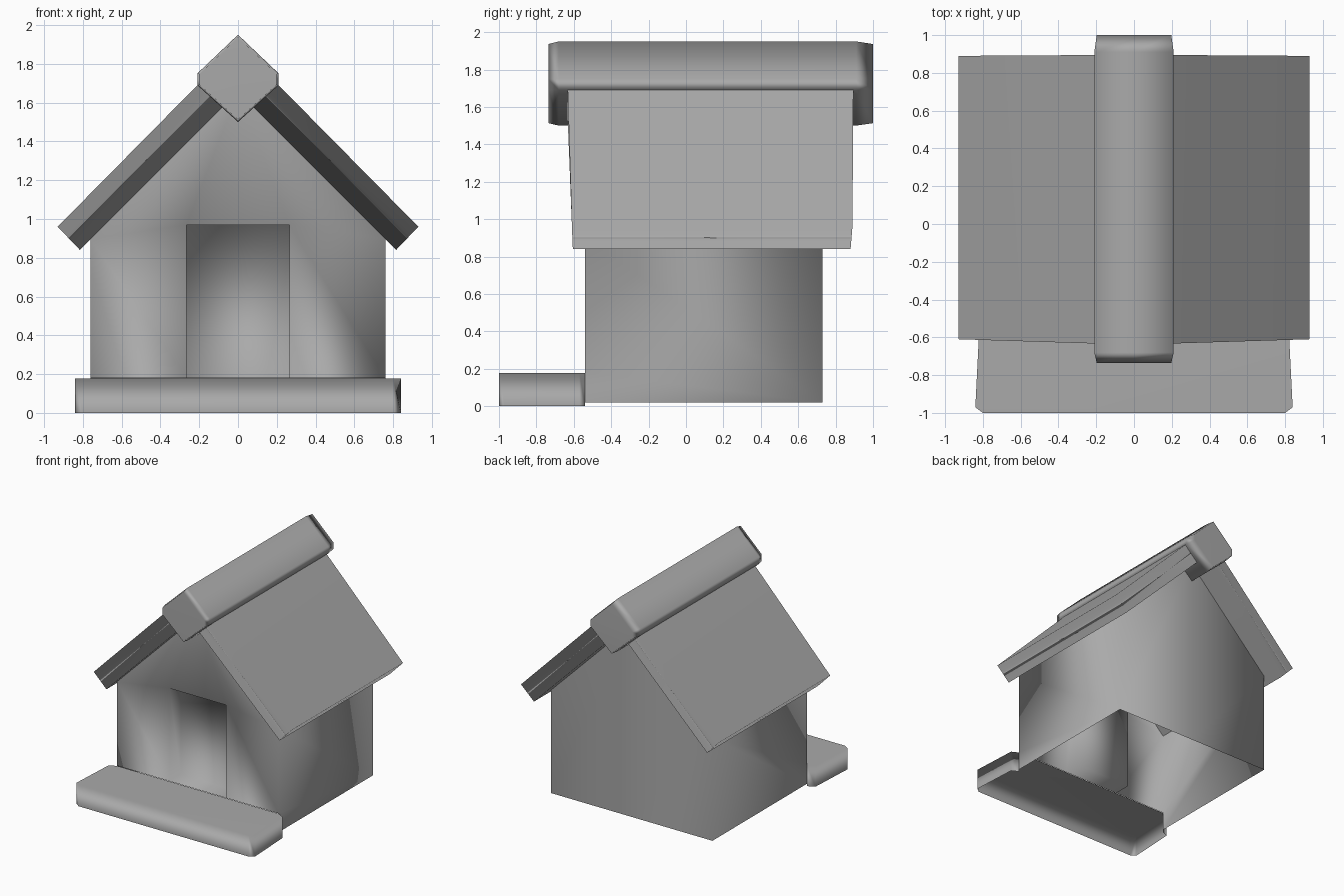
import bpy
import bmesh

if "Cube" in bpy.data.objects:
    bpy.data.objects.remove(bpy.data.objects["Cube"], do_unlink=True)

grey = bpy.data.materials.new("plain_grey")
grey.use_nodes = True
COLOUR = (0.4, 0.4, 0.4, 1)
grey.diffuse_color = COLOUR
grey.node_tree.nodes["Principled BSDF"].inputs["Base Color"].default_value = COLOUR


def finish(name, bm, weighted):
    """Turn a bmesh into a smooth shaded object."""
    bmesh.ops.remove_doubles(bm, verts=bm.verts, dist=0.0005)
    bmesh.ops.recalc_face_normals(bm, faces=bm.faces)
    mesh = bpy.data.meshes.new(name)
    bm.to_mesh(mesh)
    bm.free()
    mesh.materials.append(grey)
    for poly in mesh.polygons:
        poly.use_smooth = True
    obj = bpy.data.objects.new(name, mesh)
    bpy.context.collection.objects.link(obj)
    if weighted:
        obj.modifiers.new("broad_face_shading", "WEIGHTED_NORMAL").weight = 80
    return obj


def face(bm, *points):
    bm.faces.new([bm.verts.new(p) for p in points])


def both_sides(bm, *points):
    """Add a face and its mirror image across x = 0."""
    face(bm, *points)
    face(bm, *[(-x, y, z) for x, y, z in reversed(points)])


def loft(bm, rings):
    """Skin a row of equal length rings and cap both ends."""
    rows = [[bm.verts.new(p) for p in ring] for ring in rings]
    count = len(rows[0])
    for a, b in zip(rows, rows[1:]):
        for i in range(count):
            j = (i + 1) % count
            bm.faces.new((a[i], a[j], b[j], b[i]))
    bm.faces.new(rows[0][::-1])
    bm.faces.new(rows[-1])


# House body: open underneath, gabled front and back, recessed doorway
W, FRONT, BACK = 0.76, -0.54, 0.73
BASE, EAVE, PEAK = 0.02, 0.895, 1.655
DOOR, SILL, LINTEL, INNER = 0.265, 0.18, 0.97, -0.39
bm = bmesh.new()
peak_front, peak_back = (0, FRONT, PEAK), (0, BACK, PEAK)
# side walls
both_sides(bm, (W, FRONT, BASE), (W, BACK, BASE), (W, BACK, EAVE),
           (W, FRONT, EAVE), (W, FRONT, SILL))
# back wall
both_sides(bm, (W, BACK, BASE), (0, BACK, BASE), peak_back, (W, BACK, EAVE))
# front wall around the doorway
both_sides(bm, (W, FRONT, SILL), (W, FRONT, EAVE), (DOOR, FRONT, LINTEL), (DOOR, FRONT, SILL))
both_sides(bm, (W, FRONT, EAVE), peak_front, (DOOR, FRONT, LINTEL))
face(bm, (-DOOR, FRONT, LINTEL), (DOOR, FRONT, LINTEL), peak_front)
# doorway recess
both_sides(bm, (DOOR, FRONT, SILL), (DOOR, FRONT, LINTEL), (DOOR, INNER, LINTEL), (DOOR, INNER, SILL))
face(bm, (-DOOR, INNER, SILL), (DOOR, INNER, SILL), (DOOR, INNER, LINTEL), (-DOOR, INNER, LINTEL))
for z in (SILL, LINTEL):
    face(bm, (-DOOR, FRONT, z), (DOOR, FRONT, z), (DOOR, INNER, z), (-DOOR, INNER, z))
finish("house_body", bm, False)

# Porch: a shallow step with clipped front corners, open underneath
outline = [(W, FRONT), (0.82, -0.57), (0.84, -0.97), (0.8, -1.0)]
outline += [(-x, y) for x, y in reversed(outline)]
bm = bmesh.new()
face(bm, *[(x, y, 0.178) for x, y in outline])
for (xa, ya), (xb, yb) in zip(outline, outline[1:]):
    face(bm, (xa, ya, 0), (xb, yb, 0), (xb, yb, 0.178), (xa, ya, 0.178))
finish("porch", bm, True)

# Roof slabs: each profile point has its own front and back overhang
profile = [(0.93, 0.96, -0.61, 0.89), (0.815, 0.84, -0.605, 0.88),
           (0.06, 1.595, -0.635, 0.89), (0.13, 1.77, -0.635, 0.895)]
for side, name in ((1, "left_roof_slab"), (-1, "right_roof_slab")):
    bm = bmesh.new()
    loft(bm, [[(side * p[0], p[k], p[1]) for p in profile] for k in (2, 3)])
    finish(name, bm, True)

# Ridge beam: six-sided section with softened ends
half = [(0, 1.95), (0.21, 1.75), (0.21, 1.69), (0, 1.5)]
section = half + [(-x, z) for x, z in half[2:0:-1]]
bm = bmesh.new()
loft(bm, [[(x * s, y, 1.72 + (z - 1.72) * s) for x, z in section]
          for y, s in ((-0.735, 0.94), (-0.68, 1), (0.91, 1), (1.0, 0.94))])
finish("ridge_beam", bm, True)
